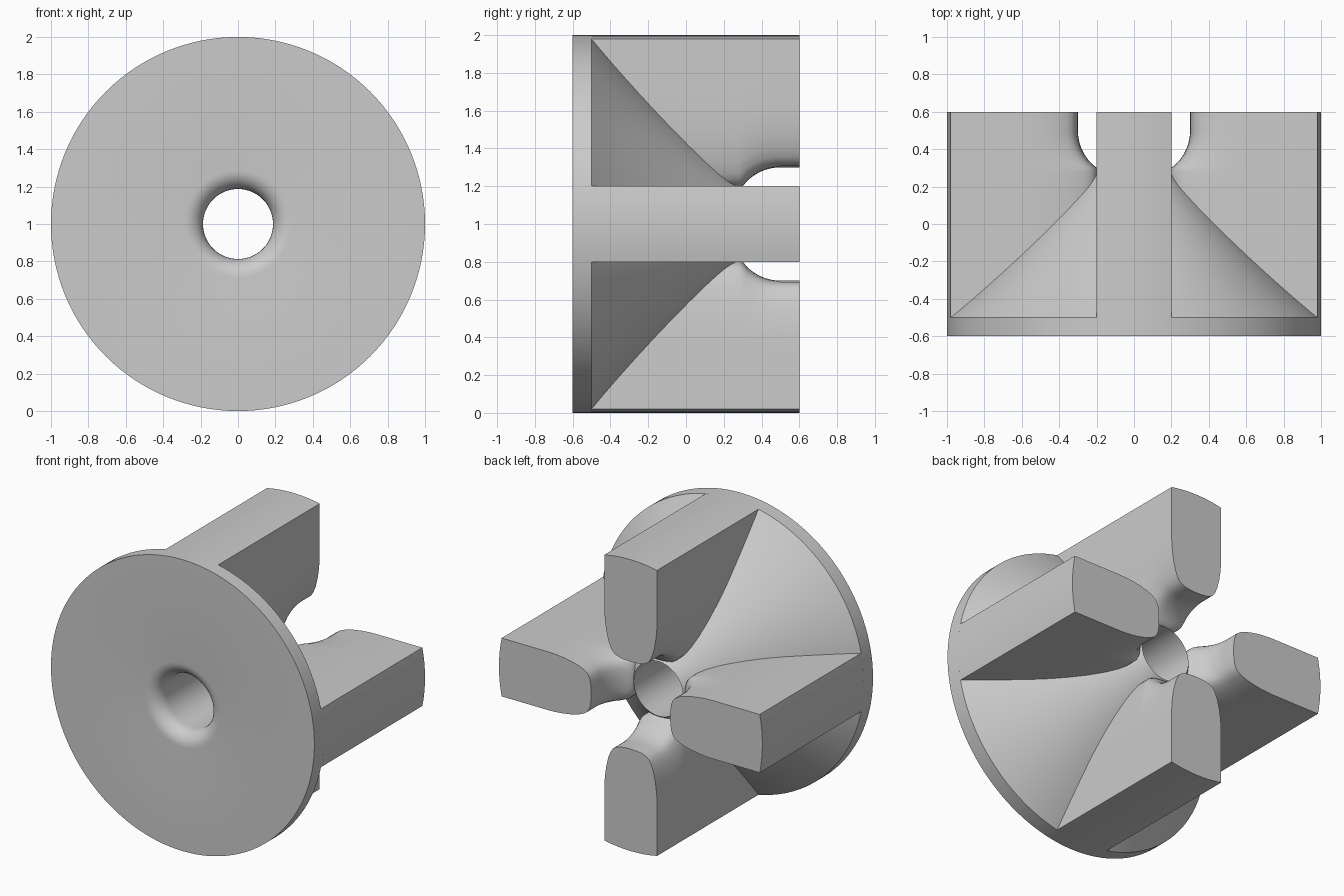
import bpy, bmesh, math
from mathutils import Matrix, Vector

cube = bpy.data.objects.get("Cube")
if cube:
    bpy.data.objects.remove(cube, do_unlink=True)

grey = bpy.data.materials.new("plain_grey")
grey.use_nodes = True
COLOUR = (0.6, 0.6, 0.6, 1)
grey.diffuse_color = COLOUR
grey.node_tree.nodes["Principled BSDF"].inputs["Base Color"].default_value = COLOUR

LIFT = Matrix.Translation((0, 0, 1))
BORE, BACK, RIM = 0.187, 0.6, 0.3


def finish(bm, name, matrix):
    """Turn a bmesh into a smooth-shaded object with sharp edges kept."""
    bmesh.ops.remove_doubles(bm, verts=bm.verts, dist=1e-5)
    bmesh.ops.recalc_face_normals(bm, faces=bm.faces)
    bm.transform(matrix)
    mesh = bpy.data.meshes.new(name)
    bm.to_mesh(mesh)
    bm.free()
    mesh.materials.append(grey)
    obj = bpy.data.objects.new(name, mesh)
    bpy.context.collection.objects.link(obj)
    bpy.ops.object.select_all(action="DESELECT")
    obj.select_set(True)
    bpy.context.view_layer.objects.active = obj
    bpy.ops.object.shade_smooth_by_angle(angle=math.radians(32))
    return obj


# Flanged body: disc, concave cone and bore with a rounded front mouth
def bezier(a, b, c, n):
    return [Vector(a) * (1 - t) ** 2 + Vector(b) * 2 * t * (1 - t) + Vector(c) * t * t
            for t in (i / n for i in range(n + 1))]


mouth = 0.1
profile = [Vector((BORE + mouth - mouth * math.sin(a), -0.5 - mouth * math.cos(a)))
           for a in (i / 8 * math.pi / 2 for i in range(9))]
cone = bezier((1, -0.5), (0.64, -0.2), (BORE, RIM), 16)
profile += list(reversed(cone)) + [Vector((1, -BACK))]

bm = bmesh.new()
ring = [bm.verts.new((p.x, p.y, 0)) for p in profile]
edges = [bm.edges.new((ring[i], ring[(i + 1) % len(ring)])) for i in range(len(ring))]
bmesh.ops.spin(bm, geom=ring + edges, cent=(0, 0, 0), axis=(0, 1, 0),
               angle=math.tau, steps=128, use_duplicate=False)
finish(bm, "flanged_body", LIFT)


# Prongs: bullet section with a nose that flares down into the bore rim
HALF = 0.2
FULL = 0.62
nose = [(0, 0), (0.002, 0.03), (0.01, 0.06), (0.025, 0.09), (0.055, 0.115),
        (0.1, 0.135), (0.18, 0.152), (0.32, 0.17), (0.5, 0.184),
        (0.68, 0.193), (0.85, 0.198), (1, HALF)]


def nose_radius(y):
    bend = 0.25
    d = min(max(0.5 - y, 0), 0.21)
    return max(0.3 - bend + math.sqrt(bend ** 2 - d ** 2), BORE + 0.003)


def section(y):
    tip = nose_radius(y)
    side = [(tip + u * (FULL - tip), w) for u, w in nose]
    arc = math.asin(HALF)
    side += [(math.cos(a), math.sin(a)) for a in (arc * (1 - i / 4) for i in range(5))]
    return side + [(r, -w) for r, w in reversed(side[1:-1])]


stations = [-0.5, 0.2] + [0.28 + 0.02 * i for i in range(12)] + [BACK]
for k, name in enumerate(("left_prong", "lower_prong", "right_prong", "upper_prong")):
    bm = bmesh.new()
    loops = [[bm.verts.new((r, y, w)) for r, w in section(y)] for y in stations]
    for a, b in zip(loops, loops[1:]):
        for i in range(len(a)):
            j = (i + 1) % len(a)
            bm.faces.new((a[i], a[j], b[j], b[i]))
    bm.faces.new(loops[0])
    bm.faces.new(loops[-1])
    finish(bm, name, LIFT @ Matrix.Rotation(k * math.pi / 2, 4, "Y"))
